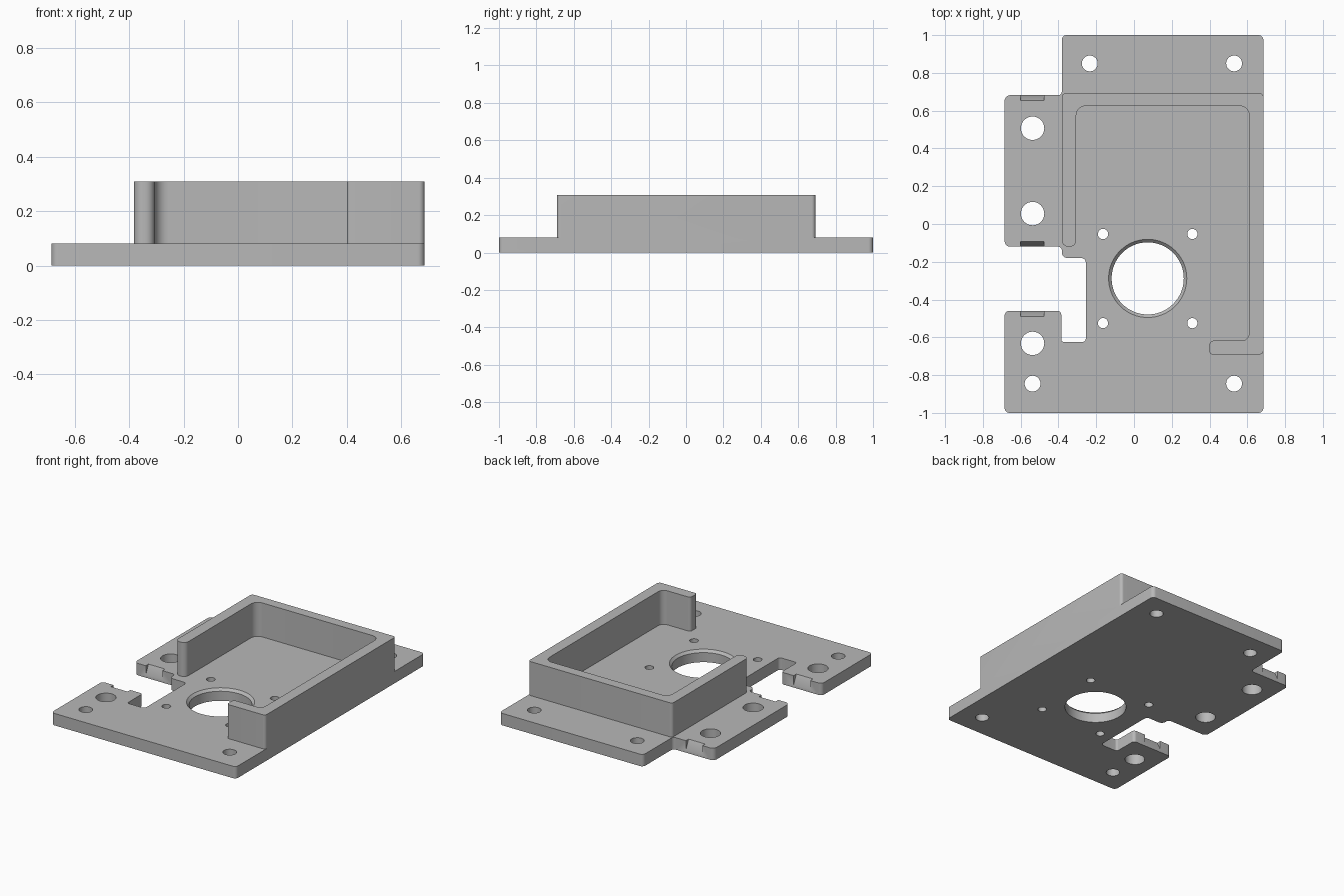
import bpy
import bmesh
from math import cos, sin, pi
from mathutils import Vector

if "Cube" in bpy.data.objects:
    bpy.data.objects.remove(bpy.data.objects["Cube"], do_unlink=True)

grey = bpy.data.materials.new("plain grey")
grey.use_nodes = True
grey.diffuse_color = (0.48, 0.48, 0.48, 1)
grey.node_tree.nodes["Principled BSDF"].inputs["Base Color"].default_value = grey.diffuse_color


def rounded(corners, steps=8):
    """Outline with a circular fillet at each right-angled (x, y, radius) corner."""
    out = []
    for i, (x, y, r) in enumerate(corners):
        p = Vector((x, y))
        a = (Vector(corners[i - 1][:2]) - p).normalized() * r
        b = (Vector(corners[(i + 1) % len(corners)][:2]) - p).normalized() * r
        for k in range(steps + 1):
            t = k / steps * pi / 2
            out.append(p + a * (1 - sin(t)) + b * (1 - cos(t)))
    return out


def circle(x, y, r, n=48):
    return [(x + r * cos(2 * pi * k / n), y + r * sin(2 * pi * k / n)) for k in range(n)]


def loft(name, sections):
    """Closed solid through (height, outline) sections."""
    bm = bmesh.new()
    rings = [[bm.verts.new((p[0], p[1], z)) for p in pts] for z, pts in sections]
    n = len(rings[0])
    for low, high in zip(rings, rings[1:]):
        for i in range(n):
            j = (i + 1) % n
            bm.faces.new((low[i], low[j], high[j], high[i]))
    bm.faces.new(rings[0][::-1])
    bm.faces.new(rings[-1])
    bmesh.ops.recalc_face_normals(bm, faces=bm.faces)
    mesh = bpy.data.meshes.new(name)
    bm.to_mesh(mesh)
    bm.free()
    mesh.materials.append(grey)
    obj = bpy.data.objects.new(name, mesh)
    bpy.context.collection.objects.link(obj)
    return obj


def combine(target, tool, operation):
    mod = target.modifiers.new(tool.name, "BOOLEAN")
    mod.operation, mod.object, mod.solver = operation, tool, "EXACT"
    bpy.context.view_layer.objects.active = target
    bpy.ops.object.modifier_apply(modifier=mod.name)
    bpy.data.objects.remove(tool, do_unlink=True)


T, TOP = 0.08, 0.308

# Base plate with side tabs and a slot
plate_outline = rounded([
    (-0.685, -1, 0.025), (0.685, -1, 0.025), (0.685, 1, 0.025), (-0.382, 1, 0.025),
    (-0.382, 0.682, 0.02), (-0.685, 0.682, 0.03), (-0.685, -0.12, 0.03),
    (-0.382, -0.12, 0.02), (-0.382, -0.18, 0.03), (-0.255, -0.18, 0.025),
    (-0.255, -0.625, 0.02), (-0.385, -0.625, 0.015), (-0.385, -0.46, 0.02),
    (-0.685, -0.46, 0.025)])
bracket = loft("bracket", [(0, plate_outline), (T, plate_outline)])

# Raised wall around three sides, with a short return at the front
wall_outline = rounded([
    (0.4, -0.69, 0.015), (0.685, -0.69, 0.02), (0.685, 0.692, 0.02), (-0.382, 0.692, 0.02),
    (-0.382, -0.12, 0.034), (-0.306, -0.12, 0.034), (-0.306, 0.625, 0.05),
    (0.61, 0.625, 0.05), (0.61, -0.618, 0.04), (0.4, -0.618, 0.02)])
combine(bracket, loft("wall", [(T, wall_outline), (TOP, wall_outline)]), "UNION")

# Screw holes
holes = [(x, y, 0.042) for x, y in
         ((-0.234, 0.85), (0.53, 0.85), (-0.537, -0.845), (0.53, -0.845))]
holes += [(-0.537, y, 0.062) for y in (0.507, 0.055, -0.632)]
holes += [(x, y, 0.027) for x in (-0.164, 0.309) for y in (-0.053, -0.525)]
for x, y, r in holes:
    ring = circle(x, y, r, 32)
    combine(bracket, loft("hole_cutter", [(-0.05, ring), (0.15, ring)]), "DIFFERENCE")

# Large bore with a chamfered rim
bore = [(-0.05, 0.191), (T - 0.016, 0.191), (T, 0.207), (0.15, 0.207)]
combine(bracket, loft("bore_cutter", [(z, circle(0.0725, -0.288, r, 64)) for z, r in bore]),
        "DIFFERENCE")

# Sloping notches in the tab edges
for edge, inward in ((0.682, -1), (-0.12, 1), (-0.46, -1)):
    def strip(depth):
        outer, inner = edge - inward * 0.03, edge + inward * depth
        return [(-0.6, outer), (-0.477, outer), (-0.477, inner), (-0.6, inner)]
    combine(bracket, loft("notch_cutter", [(0.02, strip(0)), (0.1, strip(0.038))]),
            "DIFFERENCE")

bpy.ops.object.select_all(action="DESELECT")
bracket.select_set(True)
bpy.context.view_layer.objects.active = bracket
bpy.ops.object.shade_smooth_by_angle(angle=pi / 6)
